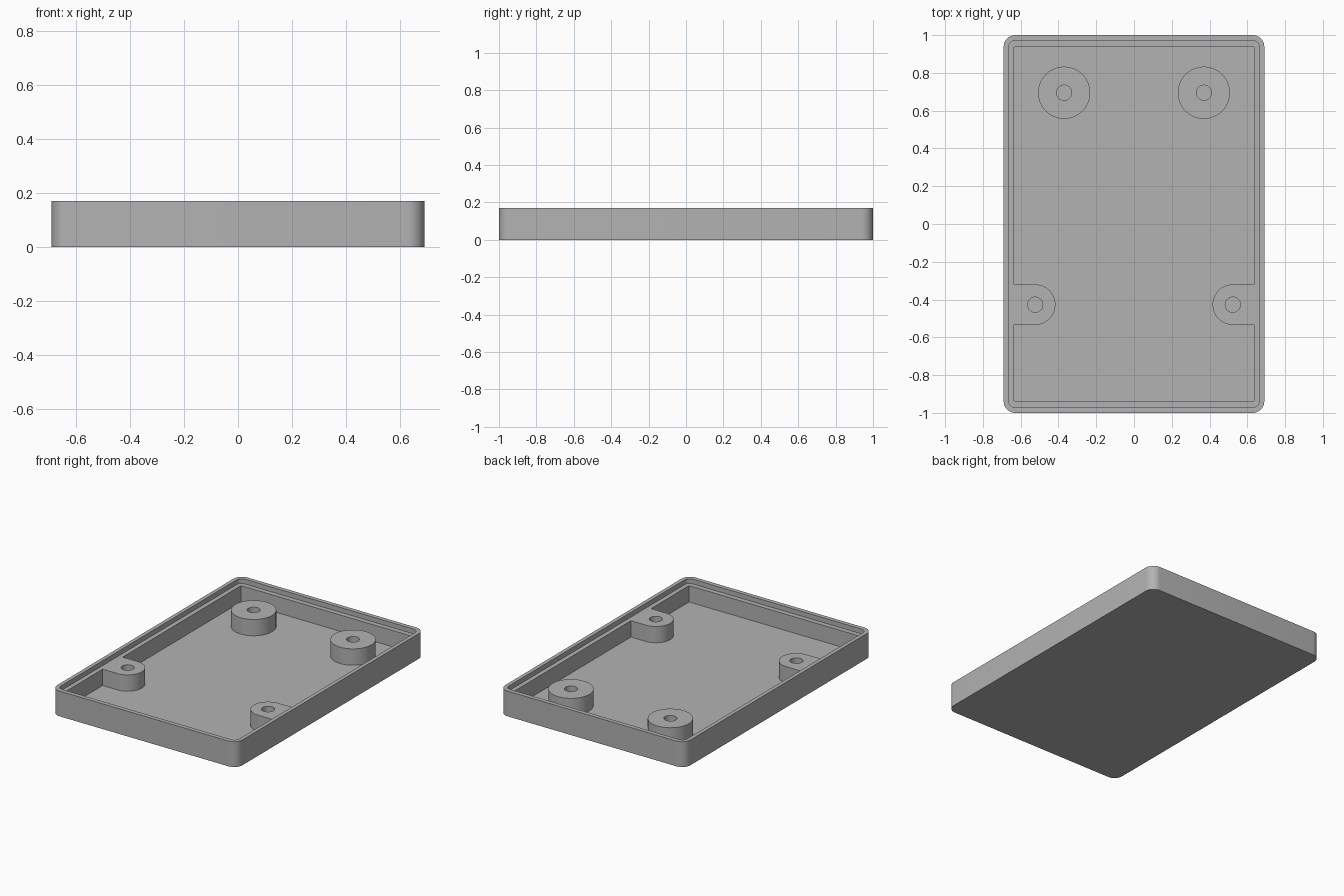
import bpy, bmesh
from math import cos, sin, pi

cube = bpy.data.objects.get("Cube")
if cube:
    bpy.data.objects.remove(cube)

HALF_X, HALF_Y = 0.69, 1.0
TOP, LEDGE, FLOOR = 0.17, 0.138, 0.028
WALL_X, WALL_Y = 0.634, 0.938

grey = bpy.data.materials.new("plain grey")
grey.use_nodes = True
grey.diffuse_color = (0.45, 0.45, 0.45, 1)
grey.node_tree.nodes["Principled BSDF"].inputs["Base Color"].default_value = grey.diffuse_color


def rounded_rect(hx, hy, r, steps=10):
    """Counter-clockwise outline with rounded corners."""
    pts = []
    for i, (sx, sy) in enumerate([(1, 1), (-1, 1), (-1, -1), (1, -1)]):
        for k in range(steps + 1):
            a = pi / 2 * (i + k / steps)
            pts.append((sx * (hx - r) + r * cos(a), sy * (hy - r) + r * sin(a)))
    return pts


def loft(name, rings, cap=False):
    """Skin a stack of (outline, height) rings; optionally cap both ends."""
    bm = bmesh.new()
    loops = [[bm.verts.new((x, y, z)) for x, y in pts] for pts, z in rings]
    n = len(loops[0])
    for low, high in zip(loops, loops[1:]):
        for i in range(n):
            j = (i + 1) % n
            bm.faces.new((low[i], low[j], high[j], high[i]))
    if cap:
        bm.faces.new(loops[0][::-1])
        bm.faces.new(loops[-1])
    bmesh.ops.remove_doubles(bm, verts=bm.verts[:], dist=1e-5)
    mesh = bpy.data.meshes.new(name)
    bm.to_mesh(mesh)
    bm.free()
    mesh.materials.append(grey)
    obj = bpy.data.objects.new(name, mesh)
    bpy.context.collection.objects.link(obj)
    bpy.ops.object.select_all(action="DESELECT")
    obj.select_set(True)
    bpy.context.view_layer.objects.active = obj
    bpy.ops.object.shade_smooth_by_angle(angle=pi / 6)
    return obj


def boss(name, cx, cy, r, hole, reach=0, side=1, n=64):
    """Drilled round post; with a reach, its outer half is squared off to the wall."""
    outer, inner = [], []
    for i in range(n):
        a = 2 * pi * i / n
        c, s = cos(a), sin(a)
        inner.append((cx + hole * c, cy + hole * s))
        if reach and c * side > 1e-6:
            m = max(abs(c), abs(s))
            outer.append((cx + reach * c / m, cy + r * s / m))
        else:
            outer.append((cx + r * c, cy + r * s))
    return loft(name, [(outer, FLOOR), (outer, LEDGE), (inner, LEDGE), (inner, FLOOR)])


# Tray: outer wall, rim, stepped ledge, square-cornered cavity and floor
outside = rounded_rect(HALF_X, HALF_Y, 0.062)
step = rounded_rect(0.664, 0.971, 0.036)
cavity = rounded_rect(WALL_X, WALL_Y, 0)
loft("tray", [(outside, 0), (outside, TOP), (step, TOP), (step, LEDGE),
              (cavity, LEDGE), (cavity, FLOOR)], cap=True)

# Free-standing posts at the back, wall-mounted posts nearer the front
for side, label in ((1, "left"), (-1, "right")):
    boss(f"back_post_{label}", side * 0.37, 0.695, 0.138, 0.04)
    boss(f"wall_post_{label}", side * 0.523, -0.427, 0.107, 0.04,
         reach=WALL_X - 0.523, side=side)
